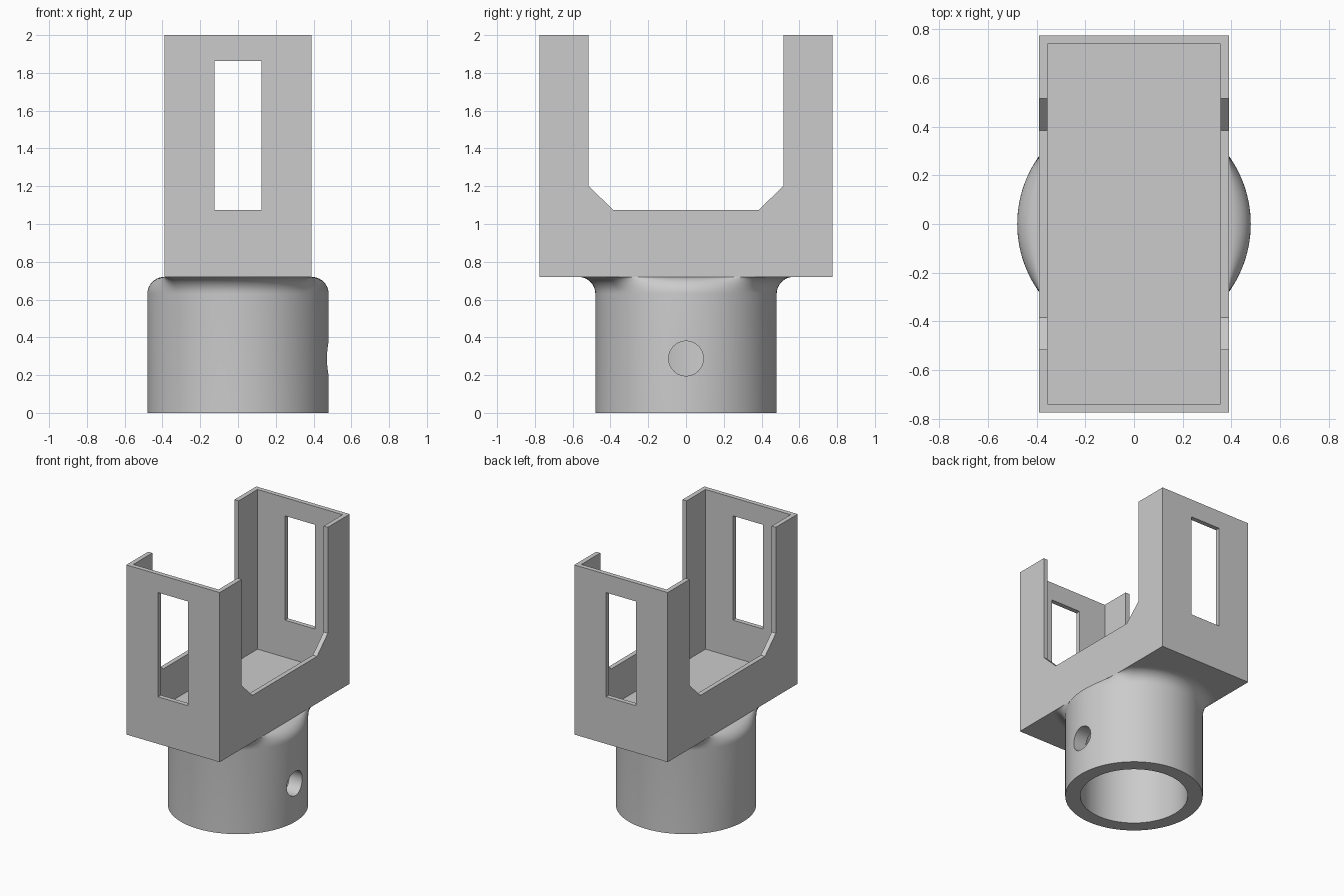
import bpy, bmesh, math

cube = bpy.data.objects.get("Cube")
if cube:
    bpy.data.objects.remove(cube, do_unlink=True)

grey = bpy.data.materials.new("plain grey")
grey.use_nodes = True
colour = (0.6, 0.6, 0.6, 1)
grey.diffuse_color = colour
grey.node_tree.nodes["Principled BSDF"].inputs["Base Color"].default_value = colour


def make(name, bm):
    bmesh.ops.recalc_face_normals(bm, faces=bm.faces)
    mesh = bpy.data.meshes.new(name)
    bm.to_mesh(mesh)
    bm.free()
    mesh.materials.append(grey)
    obj = bpy.data.objects.new(name, mesh)
    bpy.context.collection.objects.link(obj)
    return obj


def box(name, half_x, half_y, low, high):
    bm = bmesh.new()
    bmesh.ops.create_cube(bm, size=2)
    for v in bm.verts:
        v.co = (v.co.x * half_x, v.co.y * half_y, high if v.co.z > 0 else low)
    return make(name, bm)


def prism(name, profile, x0, x1):
    """Extrude a (y, z) outline along x."""
    bm = bmesh.new()
    face = bm.faces.new([bm.verts.new((x0, y, z)) for y, z in profile])
    ext = bmesh.ops.extrude_face_region(bm, geom=[face])["geom"]
    verts = [g for g in ext if isinstance(g, bmesh.types.BMVert)]
    bmesh.ops.translate(bm, verts=verts, vec=(x1 - x0, 0, 0))
    return make(name, bm)


def activate(obj):
    bpy.ops.object.select_all(action='DESELECT')
    obj.select_set(True)
    bpy.context.view_layer.objects.active = obj


def cut(obj, cutter):
    mod = obj.modifiers.new("cut", 'BOOLEAN')
    mod.operation, mod.solver, mod.object = 'DIFFERENCE', 'EXACT', cutter
    activate(obj)
    bpy.ops.object.modifier_apply(modifier=mod.name)
    bpy.data.objects.remove(cutter, do_unlink=True)


# Thin-walled cradle, open at the top
HALF_X, HALF_Y, BASE, WALL = 0.39, 0.775, 0.72, 0.035
cradle = box("cradle", HALF_X, HALF_Y, BASE, 2.0)
cut(cradle, box("cavity", HALF_X - WALL, HALF_Y - WALL, 0.795, 2.2))

# Side openings with chamfered lower corners
half = [(0.515, 2.2), (0.515, 1.2), (0.385, 1.075)]
cut(cradle, prism("side_opening", half + [(-y, z) for y, z in reversed(half)], -0.6, 0.6))

# Front and back windows
cut(cradle, box("window", 0.125, 1, 1.075, 1.862))

# Tubular socket whose upper edge blends to the cradle's underside
RADIUS, BORE, FILLET, SEGS, STEPS = 0.48, 0.375, 0.09, 128, 10
bm = bmesh.new()
columns = []
for i in range(SEGS):
    a = 2 * math.pi * i / SEGS
    c, s = math.cos(a), math.sin(a)
    reach = HALF_X / max(abs(c), 0.01) - RADIUS
    flare = max(-FILLET, min(FILLET, reach))
    points = [(BORE, BASE), (BORE, 0), (RADIUS, 0)]
    for k in range(STEPS + 1):
        t = math.pi / 2 * k / STEPS
        points.append((RADIUS + flare * (1 - math.cos(t)),
                       BASE - FILLET + FILLET * math.sin(t)))
    columns.append([bm.verts.new((r * c, r * s, z)) for r, z in points])
for i, col in enumerate(columns):
    nxt = columns[(i + 1) % SEGS]
    for k in range(len(col)):
        m = (k + 1) % len(col)
        bm.faces.new((col[k], nxt[k], nxt[m], col[m]))
socket = make("socket", bm)

# Screw hole on one side of the socket
ring = [(0.092 * math.cos(math.pi * k / 24), 0.288 + 0.092 * math.sin(math.pi * k / 24))
        for k in range(48)]
cut(socket, prism("screw_hole", ring, 0.1, 0.7))

activate(socket)
bpy.ops.object.shade_smooth_by_angle(angle=math.radians(35))
